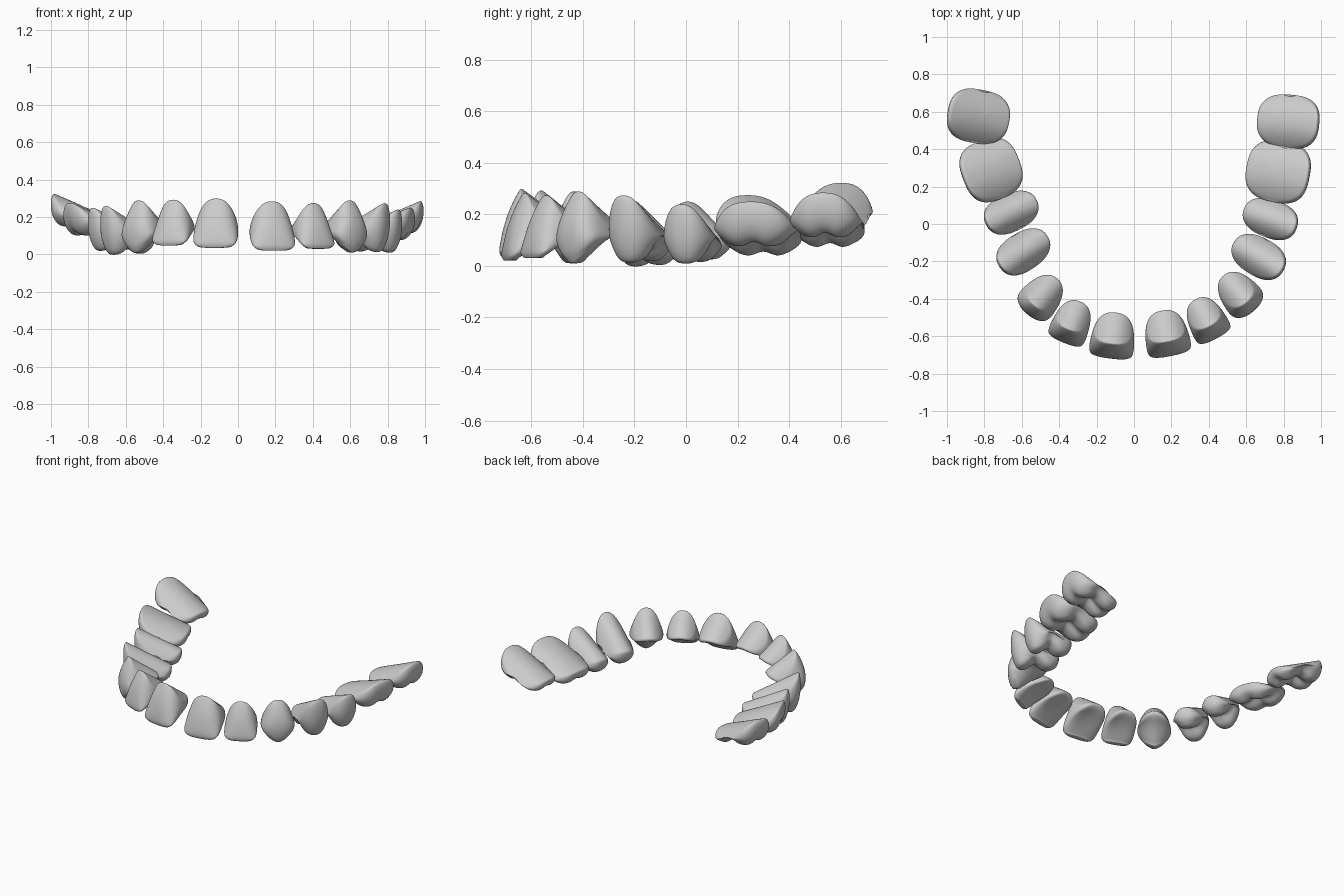
import bpy, bmesh
from math import sin, cos, pi, radians, exp

if "Cube" in bpy.data.objects:
    bpy.data.objects.remove(bpy.data.objects["Cube"])

SEG = 40

# Wall sections per kind: (height 0 gum..1 bite, inner reach, outer reach, half width)
FRONT = [(0, -1.0, .36, .97), (.07, -1.03, .45, 1.01), (.25, -.9, .66, 1.06), (.5, -.45, .86, 1.07),
         (.75, .08, .97, 1.05), (.92, .48, 1.02, .98), (1, .64, .97, .88)]
EYE = [(0, -1.0, .50, .93), (.07, -1.03, .60, .98), (.25, -.92, .82, 1.04), (.5, -.52, .99, 1.07),
       (.75, -.12, .99, 1.03), (.92, .2, .90, .90), (1, .36, .80, .74)]
BACK = [(0, -1.0, .93, .95), (.07, -1.03, .98, .99), (.25, -1.03, 1.02, 1.03), (.55, -1.0, 1.0, 1.04),
        (.8, -.9, .9, .95), (1, -.74, .76, .78)]

# kind: sections, roundness, inner taper, gum z outer, gum z inner, gum side drop, bite z outer, bite z inner
KINDS = {
    "central_incisor": (FRONT, 2.6, .30, .288, .165, .10, .02, .02),
    "lateral_incisor": (FRONT, 2.5, .30, .278, .16, .10, .03, .03),
    "canine": (EYE, 2.3, .25, .293, .16, .12, .01, .01),
    "first_premolar": (BACK, 2.4, .10, .278, .125, .10, .012, .018),
    "second_premolar": (BACK, 2.4, .10, .243, .12, .09, .008, .015),
    "first_molar": (BACK, 2.8, .05, .253, .13, .06, .075, .035),
    "second_molar": (BACK, 2.7, .08, .288, .15, .07, .11, .068),
}


def bite_z(kind, A, T, zo, zi):
    """Height of the biting surface with its cusps and grooves."""
    z = zi + (zo - zi) * min(1, max(0, (A + .6) / 1.2))
    if "incisor" in kind:
        return z + .016 * T ** 4
    if kind == "canine":
        return z + .075 * abs(T) ** 1.5
    if "premolar" in kind:
        return z + .045 * exp(-(A / .25) ** 2) + .075 * abs(T) ** 2.5
    return z + .042 * exp(-(A / .28) ** 2) + .022 * exp(-(T / .2) ** 2) + .05 * T ** 4


def tooth(name, kind, x, y, angle, ha, ht, dz):
    secs, n, taper, go, gi, drop, bo, bi = KINDS[kind]
    rim_out = secs[0][2]
    # rings: gum cap outwards, wall down, bite surface inwards
    rings = [(secs[0], s) for s in (.25, .5, .75, .93)]
    rings += [(s, 1) for s in secs]
    rings += [(secs[-1], s) for s in (.86, .68, .5, .33, .16)]
    ca, sa = cos(radians(angle)), sin(radians(angle))

    def point(sec, s, th):
        v, ain, aout, w = sec
        c, q = cos(th), sin(th)
        c = (1 if c > 0 else -1) * abs(c) ** (2 / n)
        q = (1 if q > 0 else -1) * abs(q) ** (2 / n)
        A = (ain + aout) / 2 + (aout - ain) / 2 * s * c
        T = w * s * q * (1 - taper * (1 - v) * (1 - s * c) / 2)
        f = min(1, max(0, (A + 1) / (rim_out + 1)))
        top = gi + (go - gi) * f - drop * abs(T) ** 2.3
        z = top * (1 - v) + bite_z(kind, A, T, bo, bi) * v
        if v == 1 and s == 1:
            z += .008
        a, t = A * ha, T * ht
        return (x + a * ca - t * sa, y + a * sa + t * ca, z + dz)

    bm = bmesh.new()
    loops = [[bm.verts.new(point(sec, s, 2 * pi * i / SEG)) for i in range(SEG)] for sec, s in rings]
    for p, q in zip(loops, loops[1:]):
        for i in range(SEG):
            j = (i + 1) % SEG
            bm.faces.new((p[i], q[i], q[j], p[j]))
    for loop, sec in ((loops[0], secs[0]), (loops[-1], secs[-1])):
        mid = bm.verts.new(point(sec, 0, 0))
        for i in range(SEG):
            bm.faces.new((loop[i], loop[(i + 1) % SEG], mid))
    bmesh.ops.recalc_face_normals(bm, faces=bm.faces)
    for f in bm.faces:
        f.smooth = True
    me = bpy.data.meshes.new(name)
    bm.to_mesh(me)
    bm.free()
    ob = bpy.data.objects.new(name, me)
    bpy.context.collection.objects.link(ob)
    sub = ob.modifiers.new("smooth", "SUBSURF")
    sub.levels = sub.render_levels = 1


# kind, half depth, half width, then (x, y, outward angle, lift) for left and right
ARCH = [
    ("central_incisor", .123, .119, (-.112, -.597, -97, .015), (.173, -.585, -79, 0)),
    ("lateral_incisor", .118, .103, (-.332, -.525, -112, .018), (.385, -.508, -62, 0)),
    ("canine", .125, .107, (-.492, -.388, -130, 0), (.56, -.372, -50, 0)),
    ("first_premolar", .150, .103, (-.592, -.148, -147, -.015), (.667, -.175, -30, 0)),
    ("second_premolar", .148, .102, (-.657, .062, -155, .01), (.73, .028, -20, 0)),
    ("first_molar", .156, .162, (-.765, .29, -159, .025), (.772, .28, -11, 0)),
    ("second_molar", .164, .143, (-.833, .575, -190, .038), (.826, .548, -6, 0)),
]
for kind, ha, ht, left, right in ARCH:
    tooth("left_" + kind, kind, *left[:3], ha, ht, left[3])
    tooth("right_" + kind, kind, *right[:3], ha if "first_m" not in kind else .168, ht, right[3])
